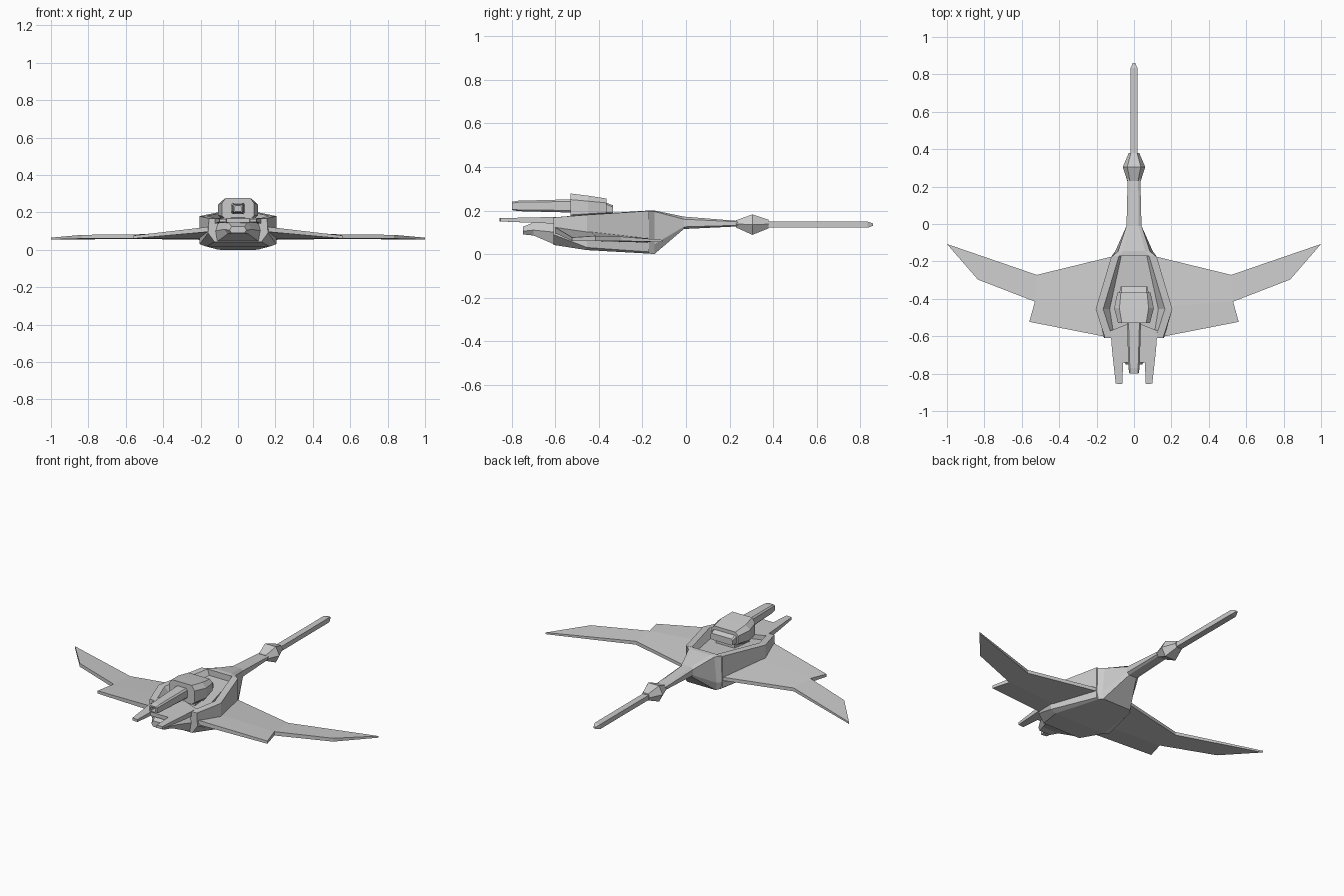
import bpy, bmesh


def finish(name, bm):
    bmesh.ops.recalc_face_normals(bm, faces=bm.faces[:])
    mesh = bpy.data.meshes.new(name)
    bm.to_mesh(mesh)
    bm.free()
    ob = bpy.data.objects.new(name, mesh)
    bpy.context.collection.objects.link(ob)
    return ob


def mirror(ob):
    ob.modifiers.new("mirror", 'MIRROR').use_mirror_merge = False


def loft(name, sections):
    """Skin (y, right-half cross-section) stations; each half is mirrored in x."""
    bm = bmesh.new()
    rings = []
    for y, half in sections:
        pts = half + [(-x, z) for x, z in reversed(half)]
        rings.append([bm.verts.new((x, y, z)) for x, z in pts])
    n = len(rings[0])
    for a, b in zip(rings, rings[1:]):
        for i in range(n):
            j = (i + 1) % n
            bm.faces.new((a[i], a[j], b[j], b[i]))
    bm.faces.new(rings[0])
    bm.faces.new(rings[-1])
    return finish(name, bm)


def plate(name, points, panels):
    """Thin mirrored plate: points are (x, y, top z, bottom z), panels index them."""
    bm = bmesh.new()
    top = [bm.verts.new((x, y, t)) for x, y, t, b in points]
    low = [bm.verts.new((x, y, b)) for x, y, t, b in points]
    for p in panels:
        bm.faces.new([top[i] for i in p])
        bm.faces.new([low[i] for i in reversed(p)])
    edges = [(p[i], p[(i + 1) % len(p)]) for p in panels for i in range(len(p))]
    for a, b in edges:
        if (b, a) not in edges:
            bm.faces.new((top[b], top[a], low[a], low[b]))
    mirror(finish(name, bm))


def bar(w, lo, hi):
    """Hexagonal half-section, widest at mid height."""
    return [(w * .6, lo), (w, (lo + hi) / 2), (w * .6, hi)]


def box(w, lo, hi):
    return [(w, lo), (w, hi)]


# Hull tub: bottom, outer rim, inner rim, sunken deck
loft("hull", [
    (-.61, [(.125, .042), (.16, .09), (.155, .168), (.115, .168), (.105, .14)]),
    (-.455, [(.17, .018), (.205, .03), (.205, .18), (.165, .182), (.13, .15)]),
    (-.17, [(.11, .002), (.12, .01), (.12, .198), (.08, .2), (.068, .165)]),
])

# Nose wedge under the prongs
loft("nose", [
    (-.75, [(.035, .09), (.045, .105), (.035, .125)]),
    (-.70, [(.055, .085), (.075, .11), (.05, .145)]),
    (-.60, [(.115, .042), (.125, .10), (.11, .155)]),
])

# Tail cone blending the hull into the boom
loft("tail_cone", [
    (-.172, [(.11, .002), (.12, .045), (.115, .198), (.075, .2)]),
    (-.145, [(.095, 0), (.10, .045), (.085, .195), (.06, .2)]),
    (-.01, [(.025, .115), (.04, .125), (.04, .16), (.025, .172)]),
    (.24, [(.022, .127), (.034, .132), (.034, .148), (.022, .152)]),
])

# Tail boom with its faceted collar
loft("boom_collar", [
    (.23, bar(.036, .122, .155)),
    (.305, bar(.06, .088, .182)),
    (.38, bar(.028, .118, .157)),
])
loft("tail_boom", [
    (.36, box(.019, .121, .149)),
    (.835, box(.018, .121, .149)),
    (.86, box(.007, .13, .14)),
])

# Swept wings: inner panels and upswept outer blade
plate("wing", [
    (.08, -.165, .072, .052), (.52, -.272, .078, .058), (.53, -.415, .083, .06),
    (.56, -.523, .076, .06), (.14, -.605, .125, .098), (.17, -.44, .103, .06),
    (1.0, -.107, .065, .055), (.835, -.297, .08, .06)],
    [(0, 5, 2, 1), (5, 4, 3, 2), (1, 2, 7, 6)])

# Forward prongs joined by the front deck
plate("front_prong", [
    (0, -.52, .172, .145), (.125, -.57, .17, .14), (.118, -.67, .169, .142),
    (.098, -.853, .165, .15), (.063, -.857, .165, .15), (.058, -.74, .167, .145),
    (0, -.74, .167, .145)],
    [(0, 6, 5, 2, 1), (5, 4, 3, 2)])

# Turret with its neck and stepped rear
loft("turret_neck", [(-.50, box(.07, .135, .19)), (-.37, box(.06, .14, .20))])
loft("turret", [
    (-.53, [(.065, .165), (.085, .18), (.085, .25), (.065, .278)]),
    (-.45, [(.09, .165), (.106, .185), (.106, .243), (.078, .268)]),
    (-.365, [(.075, .18), (.088, .19), (.088, .235), (.07, .255)]),
])
loft("turret_rear", [
    (-.38, [(.07, .182), (.08, .19), (.08, .235), (.068, .24)]),
    (-.335, [(.065, .186), (.072, .19), (.072, .215), (.066, .224)]),
])

# Gun barrel with a hollow muzzle
loft("gun_barrel", [
    (-.50, [(.03, .19), (.038, .2), (.038, .242), (.03, .252)]),
    (-.77, [(.022, .197), (.03, .203), (.03, .238), (.022, .245)]),
    (-.80, [(.02, .202), (.025, .206), (.025, .234), (.02, .24)]),
    (-.80, [(.014, .208), (.017, .211), (.017, .229), (.014, .233)]),
    (-.73, [(.014, .208), (.017, .211), (.017, .229), (.014, .233)]),
])
